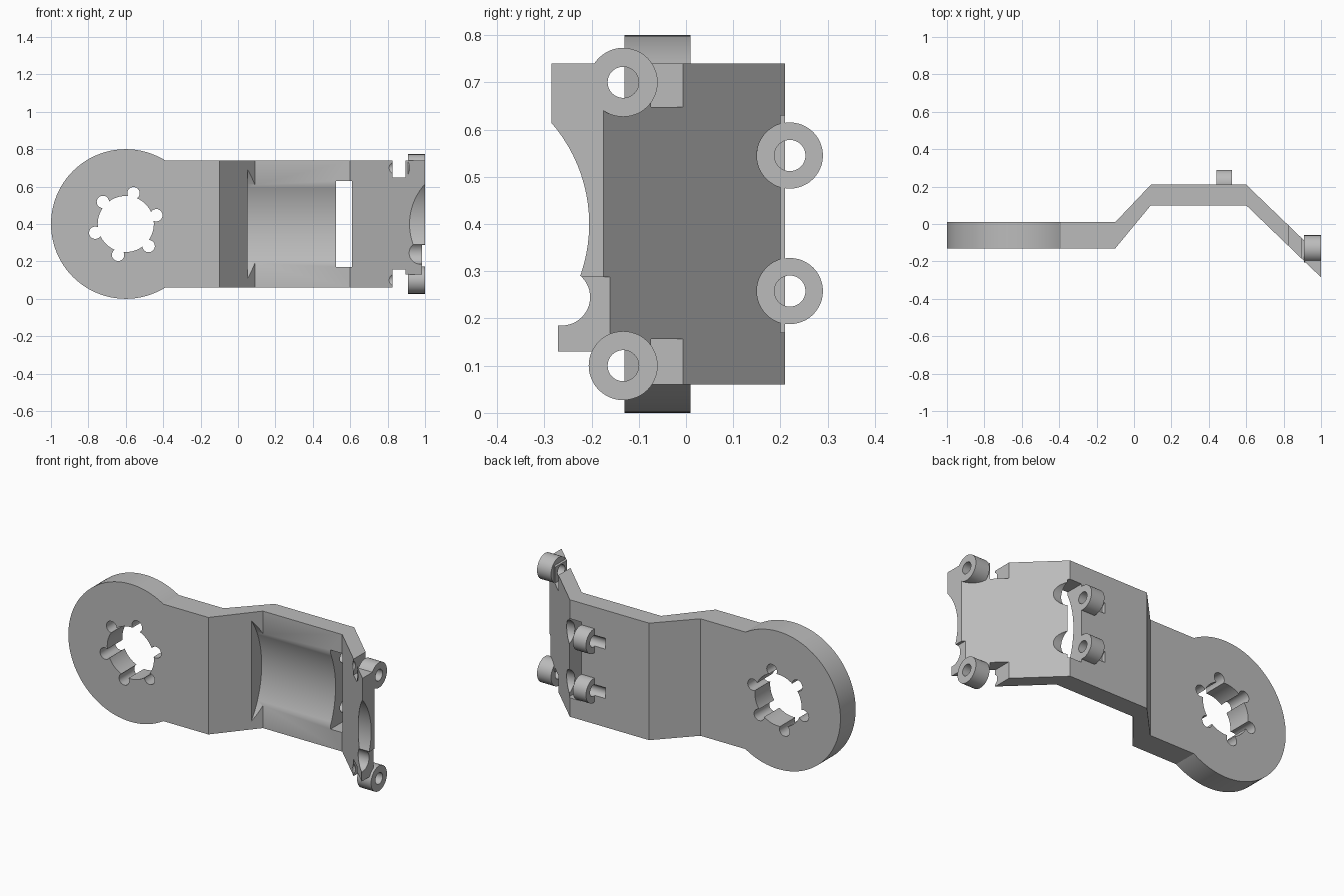
import bpy, bmesh, math
from mathutils import Matrix, Vector

if "Cube" in bpy.data.objects:
    bpy.data.objects.remove(bpy.data.objects["Cube"], do_unlink=True)

grey = bpy.data.materials.new("plain grey")
grey.use_nodes = True
grey.diffuse_color = (0.5, 0.5, 0.5, 1)
grey.node_tree.nodes["Principled BSDF"].inputs["Base Color"].default_value = (0.5, 0.5, 0.5, 1)


def finish(name, bm):
    bmesh.ops.recalc_face_normals(bm, faces=bm.faces)
    mesh = bpy.data.meshes.new(name)
    bm.to_mesh(mesh)
    bm.free()
    mesh.materials.append(grey)
    obj = bpy.data.objects.new(name, mesh)
    bpy.context.collection.objects.link(obj)
    return obj


def prism(name, profile, z0, z1):
    bm = bmesh.new()
    face = bm.faces.new([bm.verts.new((x, y, z0)) for x, y in profile])
    ext = bmesh.ops.extrude_face_region(bm, geom=[face])
    verts = [v for v in ext["geom"] if isinstance(v, bmesh.types.BMVert)]
    bmesh.ops.translate(bm, verts=verts, vec=(0, 0, z1 - z0))
    return finish(name, bm)


def box(name, x0, x1, y0, y1, z0, z1):
    return prism(name, [(x0, y0), (x1, y0), (x1, y1), (x0, y1)], z0, z1)


def rod(name, start, end, radius, sides=48):
    """Cylinder between two points."""
    a, b = Vector(start), Vector(end)
    turn = (b - a).to_track_quat('Z', 'Y').to_matrix().to_4x4()
    bm = bmesh.new()
    bmesh.ops.create_cone(bm, cap_ends=True, segments=sides, radius1=radius, radius2=radius,
                          depth=(b - a).length, matrix=Matrix.Translation((a + b) / 2) @ turn)
    return finish(name, bm)


def x_rod(name, x0, x1, y, z, radius, sides=48):
    return rod(name, (x0, y, z), (x1, y, z), radius, sides)


def combine(other, operation):
    mod = bracket.modifiers.new("join", 'BOOLEAN')
    mod.operation = operation
    mod.solver = 'EXACT'
    mod.object = other
    bpy.context.view_layer.objects.active = bracket
    bpy.ops.object.modifier_apply(modifier=mod.name)
    bpy.data.objects.remove(other, do_unlink=True)


def cut(other):
    combine(other, 'DIFFERENCE')


def add(other):
    combine(other, 'UNION')


# Bent arm and round hub
mid = 0.4
bracket = prism("bracket_arm", [
    (-0.6, -0.13), (-0.1, -0.13), (0.09, 0.1), (0.6, 0.1), (1, -0.285),
    (1, -0.175), (0.6, 0.21), (0.09, 0.21), (-0.1, 0.01), (-0.6, 0.01)], 0.06, 0.74)
add(rod("hub", (-0.6, -0.13, mid), (-0.6, 0.01, mid), 0.4, 96))

# Hub bore with a ring of screw holes
cut(rod("hub_bore", (-0.6, -0.3, mid), (-0.6, 0.2, mid), 0.15, 64))
for i in range(6):
    a = math.radians(16 + 60 * i)
    x, z = -0.6 + 0.17 * math.cos(a), mid + 0.17 * math.sin(a)
    cut(rod("hub_screw_hole", (x, -0.3, z), (x, 0.2, z), 0.033, 32))

# Curved recess, slot and curved end
cut(x_rod("recess", 0.05, 0.6, -0.354, mid, 0.5, 128))
cut(box("slot", 0.525, 0.61, 0, 0.4, 0.17, 0.63))
cut(x_rod("end_curve", 0.8, 1.1, -0.532, mid, 0.327, 96))

# Notches and trimmed lower tip
cut(box("top_notch", 0.825, 0.895, -0.4, 0.2, 0.648, 0.9))
cut(box("bottom_notch", 0.825, 0.895, -0.4, 0.2, -0.1, 0.157))
cut(box("lower_tip_trim", 0.895, 1.1, -0.4, 0.2, -0.1, 0.13))
cut(box("lower_end_trim", 0.985, 1.1, -0.4, 0.2, -0.1, 0.288))
cut(x_rod("wire_groove", 0.85, 1.1, -0.263, 0.245, 0.06))

# Back bosses, with clearance scooped from the sloped plate
for z in (0.258, 0.545):
    cut(x_rod("scoop", 0.525, 0.8, 0.22, z, 0.07))
    add(x_rod("back_boss", 0.44, 0.525, 0.22, z, 0.07))
    cut(x_rod("back_bore", 0.37, 0.6, 0.22, z, 0.033, 32))

# End bosses
for z in (0.1, 0.7):
    add(x_rod("end_boss", 0.91, 1.0, -0.133, z, 0.073))
    cut(x_rod("end_bore", 0.8, 1.1, -0.133, z, 0.033, 32))

bpy.ops.object.select_all(action='DESELECT')
bracket.select_set(True)
bpy.context.view_layer.objects.active = bracket
bpy.ops.object.shade_smooth_by_angle(angle=math.radians(30))
